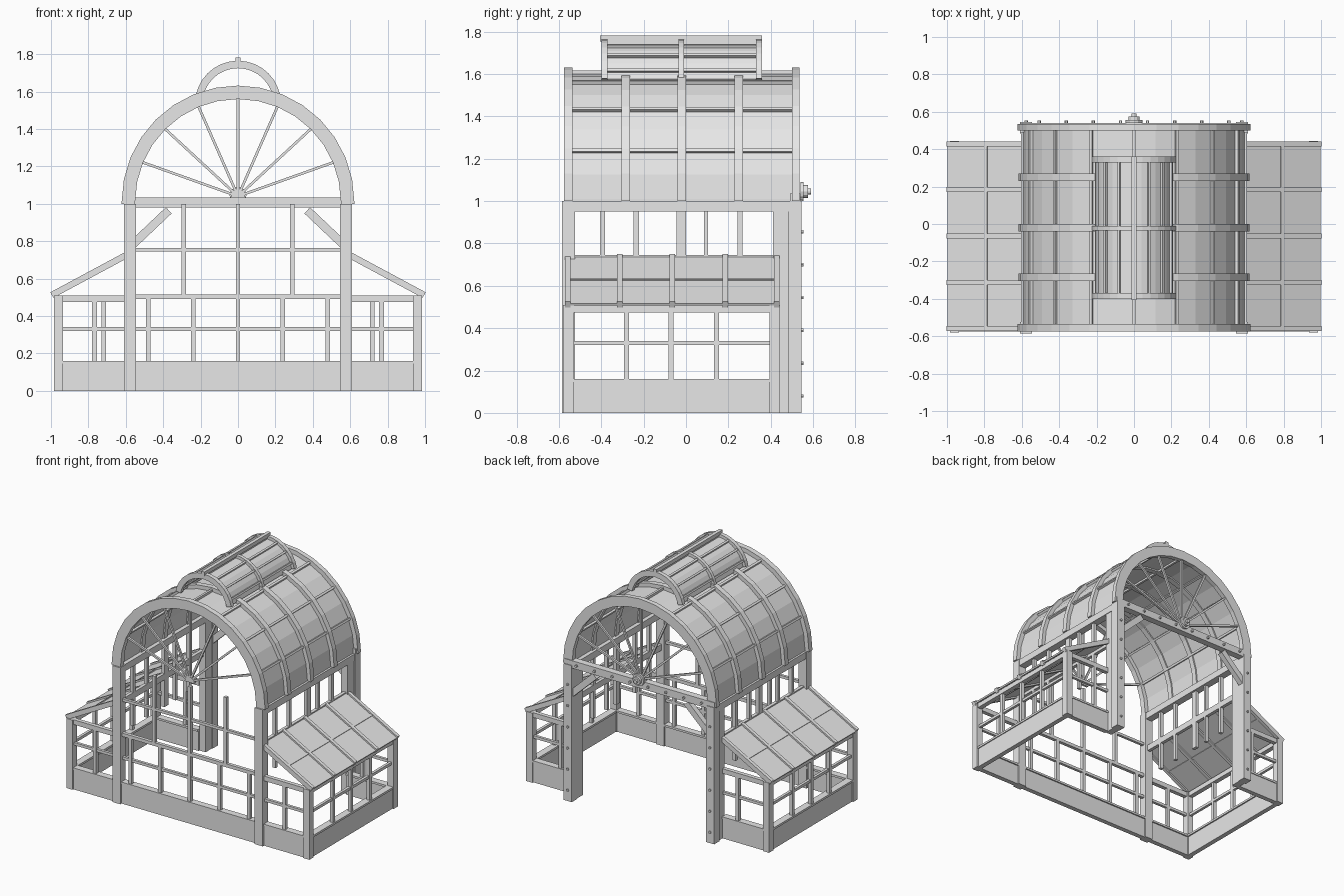
import bpy, bmesh
from math import sin, cos, pi, hypot
from mathutils import Vector

cube = bpy.data.objects.get("Cube")
if cube:
    bpy.data.objects.remove(cube)

grey = bpy.data.materials.new("pale_grey")
grey.use_nodes = True
grey.diffuse_color = (0.8, 0.8, 0.8, 1)
grey.node_tree.nodes["Principled BSDF"].inputs["Base Color"].default_value = (0.8, 0.8, 0.8, 1)


def finish(name, bm):
    bmesh.ops.recalc_face_normals(bm, faces=bm.faces)
    mesh = bpy.data.meshes.new(name)
    bm.to_mesh(mesh)
    bm.free()
    mesh.materials.append(grey)
    obj = bpy.data.objects.new(name, mesh)
    bpy.context.collection.objects.link(obj)
    return obj


def prism(bm, pts, y0, y1):
    """Extrude an x-z outline from y0 to y1."""
    a = [bm.verts.new((x, y0, z)) for x, z in pts]
    b = [bm.verts.new((x, y1, z)) for x, z in pts]
    bm.faces.new(a)
    bm.faces.new(b[::-1])
    for i in range(len(a)):
        j = (i + 1) % len(a)
        bm.faces.new((a[i], b[i], b[j], a[j]))


def boxes(name, items, mirror=False):
    """Boxes given as x0, x1, y0, y1, z0, z1."""
    bm = bmesh.new()
    for x0, x1, y0, y1, z0, z1 in items:
        for s in ((1, -1) if mirror else (1,)):
            prism(bm, [(s * x0, z0), (s * x1, z0), (s * x1, z1), (s * x0, z1)], y0, y1)
    return finish(name, bm)


def bars(name, items, y0, y1, mirror=False):
    """Sloping bars in the x-z plane, given as start, end, width."""
    bm = bmesh.new()
    for p, q, w in items:
        for s in ((1, -1) if mirror else (1,)):
            a, b = Vector((s * p[0], p[1])), Vector((s * q[0], q[1]))
            d = (b - a).normalized() * w / 2
            n = Vector((-d.y, d.x))
            prism(bm, [a - n, b - n, b + n, a + n], y0, y1)
    return finish(name, bm)


def arch(name, r0, r1, zc, spans, low=0.0, start=0, segs=16):
    """Half rings of flat segments, with straight legs down to low."""
    bm = bmesh.new()
    for y0, y1 in spans:
        pts = [(cos(pi * i / segs), sin(pi * i / segs)) for i in range(start, segs - start + 1)]
        rows = [(r0 * c, zc + r0 * s, r1 * c, zc + r1 * s) for c, s in pts]
        if low:
            rows = [(r0, low, r1, low)] + rows + [(-r0, low, -r1, low)]
        loops = [[bm.verts.new(v) for v in ((a, y0, b), (c, y0, d), (c, y1, d), (a, y1, b))]
                 for a, b, c, d in rows]
        for p, q in zip(loops, loops[1:]):
            for i in range(4):
                j = (i + 1) % 4
                bm.faces.new((p[i], p[j], q[j], q[i]))
        bm.faces.new(loops[0])
        bm.faces.new(loops[-1])
    return finish(name, bm)


def polar(r, deg, zc):
    return (r * cos(deg * pi / 180), zc + r * sin(deg * pi / 180))


def discs(name, items, segs=10):
    """Round studs along y, given as x, z, radius, y0, y1."""
    bm = bmesh.new()
    for x, z, r, y0, y1 in items:
        prism(bm, [(x + r * cos(2 * pi * i / segs), z + r * sin(2 * pi * i / segs))
                   for i in range(segs)], y0, y1)
    return finish(name, bm)


ZC = 1.01      # main vault centre height
LC = 1.535     # lantern vault centre height
FANS = {"front": (-0.56, -0.545), "back": (0.51, 0.525)}

# Main posts and eaves
boxes("front_posts", [(0.545, 0.61, -0.585, -0.525, 0, 1.0)], True)
boxes("back_posts", [(0.545, 0.61, 0.485, 0.545, 0, 1.0)], True)
boxes("inner_back_posts", [(0.55, 0.6, 0.41, 0.485, 0, 0.95)], True)
boxes("eave_beams", [(0.55, 0.605, -0.525, 0.485, 0.95, 1.0)], True)
boxes("back_beam", [(-0.61, 0.61, 0.49, 0.54, 0.98, 1.035)])
bars("back_braces", [((0.56, 0.785), (0.37, 0.965), 0.045)], 0.49, 0.53, True)

# Side walls above the wing roofs
boxes("clerestory_mullions",
      [(0.565, 0.59, y - w, y + w, 0.5, 0.95) for y, w in
       ((-0.395, 0.012), (-0.235, 0.012), (-0.022, 0.022), (0.095, 0.01), (0.255, 0.012))], True)
boxes("clerestory_sills", [(0.565, 0.59, -0.525, 0.41, 0.7, 0.745)], True)

# Main vault: skin, end arches, ribs and lengthwise purlins
arch("vault_skin", 0.58, 0.59, ZC, [(-0.56, 0.525)], 1.0)
arch("end_arches", 0.55, 0.622, ZC, [(-0.575, -0.535), (0.5, 0.535)], 1.0)
arch("vault_ribs", 0.57, 0.618, ZC, [(y - 0.02, y + 0.02) for y in (-0.285, -0.02, 0.25)], 1.0)
bars("vault_purlins", [(polar(0.565, k * 22.5, ZC), polar(0.606, k * 22.5, ZC), 0.016)
                       for k in range(1, 8)], -0.55, 0.52)

# Fan spokes in both gables
for side, (y0, y1) in FANS.items():
    bars(side + "_fan_spokes", [((0, 1.04), polar(0.56, k * 22.5, ZC), 0.014)
                                for k in range(1, 8)], y0, y1)
arch("fan_hubs", 0.0001, 0.04, 1.03, [(-0.562, -0.543), (0.505, 0.53)], segs=8)
discs("back_rosette", [(0, 1.045, 0.045, 0.54, 0.556), (0, 1.045, 0.03, 0.556, 0.575),
                       (0, 1.045, 0.014, 0.575, 0.59)], 12)

# Studs on the back frame
studs = [(s * 0.577, 0.08 + 0.155 * k) for s in (-1, 1) for k in range(6)]
studs += [(-0.5075 + 0.145 * k, 1.008) for k in range(8)]
discs("back_studs", [(x, z, 0.009, 0.535, 0.554) for x, z in studs], 6)

# Raised lantern on the ridge
arch("lantern_skin", 0.2, 0.208, LC, [(-0.385, 0.345)], start=1)
arch("lantern_ribs", 0.19, 0.23, LC, [(-0.4, -0.37), (-0.035, -0.01), (0.33, 0.36)], start=1)
bars("lantern_purlins", [(polar(0.192, k * 22.5, LC), polar(0.222, k * 22.5, LC), 0.014)
                         for k in range(1, 8)], -0.385, 0.345)
boxes("lantern_ridge", [(-0.013, 0.013, -0.405, 0.36, 1.755, 1.783)])

# Front glazing frame
boxes("front_base", [(-0.975, 0.975, -0.57, -0.535, 0, 0.145)])
boxes("front_sill", [(-0.975, 0.975, -0.575, -0.525, 0.145, 0.16)])
boxes("front_rails", [(-0.55, 0.55, -0.565, -0.54, 0.49, 0.515),
                      (-0.95, 0.95, -0.562, -0.542, 0.32, 0.34),
                      (-0.55, 0.55, -0.562, -0.542, 0.745, 0.765)])
boxes("front_mullions",
      [(x - 0.012, x + 0.012, -0.565, -0.54, 0.16, 0.49) for x in (-0.48, -0.24, 0, 0.24, 0.48)]
      + [(x - 0.012, x + 0.012, -0.565, -0.54, 0.515, 1.0) for x in (-0.29, 0, 0.29)])

# Side wings
boxes("wing_corner_posts", [(0.935, 0.985, -0.58, -0.53, 0, 0.51),
                            (0.935, 0.985, 0.395, 0.445, 0, 0.51)], True)
boxes("wing_side_bases", [(0.94, 0.975, -0.53, 0.395, 0, 0.145)], True)
boxes("wing_side_sills", [(0.93, 0.982, -0.53, 0.395, 0.145, 0.16)], True)
boxes("wing_side_rails", [(0.945, 0.98, -0.53, 0.395, 0.475, 0.51),
                          (0.95, 0.97, -0.53, 0.395, 0.32, 0.34)], True)
boxes("wing_side_mullions", [(0.95, 0.975, y - 0.012, y + 0.012, 0.16, 0.475)
                             for y in (-0.28, -0.07, 0.145)], True)
boxes("wing_back_bases", [(0.6, 0.94, 0.4, 0.435, 0, 0.145)], True)
boxes("wing_back_sills", [(0.6, 0.94, 0.39, 0.44, 0.145, 0.16)], True)
boxes("wing_end_rails", [(0.6, 0.94, 0.405, 0.435, 0.475, 0.51),
                         (0.6, 0.94, 0.41, 0.43, 0.32, 0.34),
                         (0.6, 0.94, -0.57, -0.54, 0.475, 0.51)], True)
boxes("wing_end_mullions", [(0.705, 0.73, 0.405, 0.435, 0.16, 0.475),
                            (0.755, 0.78, -0.565, -0.54, 0.16, 0.475)], True)

# Wing roofs: panel, rafters and a cross bar
top, low = (0.58, 0.735), (0.995, 0.512)
bars("wing_roof_panels", [(top, low, 0.012)], -0.565, 0.435, True)
for i, y in enumerate((-0.558, -0.312, -0.065, 0.185, 0.428)):
    bars("wing_rafter_%d" % (i + 1), [(top, low, 0.034)], y - 0.013, y + 0.013, True)
bars("wing_roof_cross_bars", [((0.78, 0.6275), (0.795, 0.6195), 0.024)], -0.56, 0.43, True)
